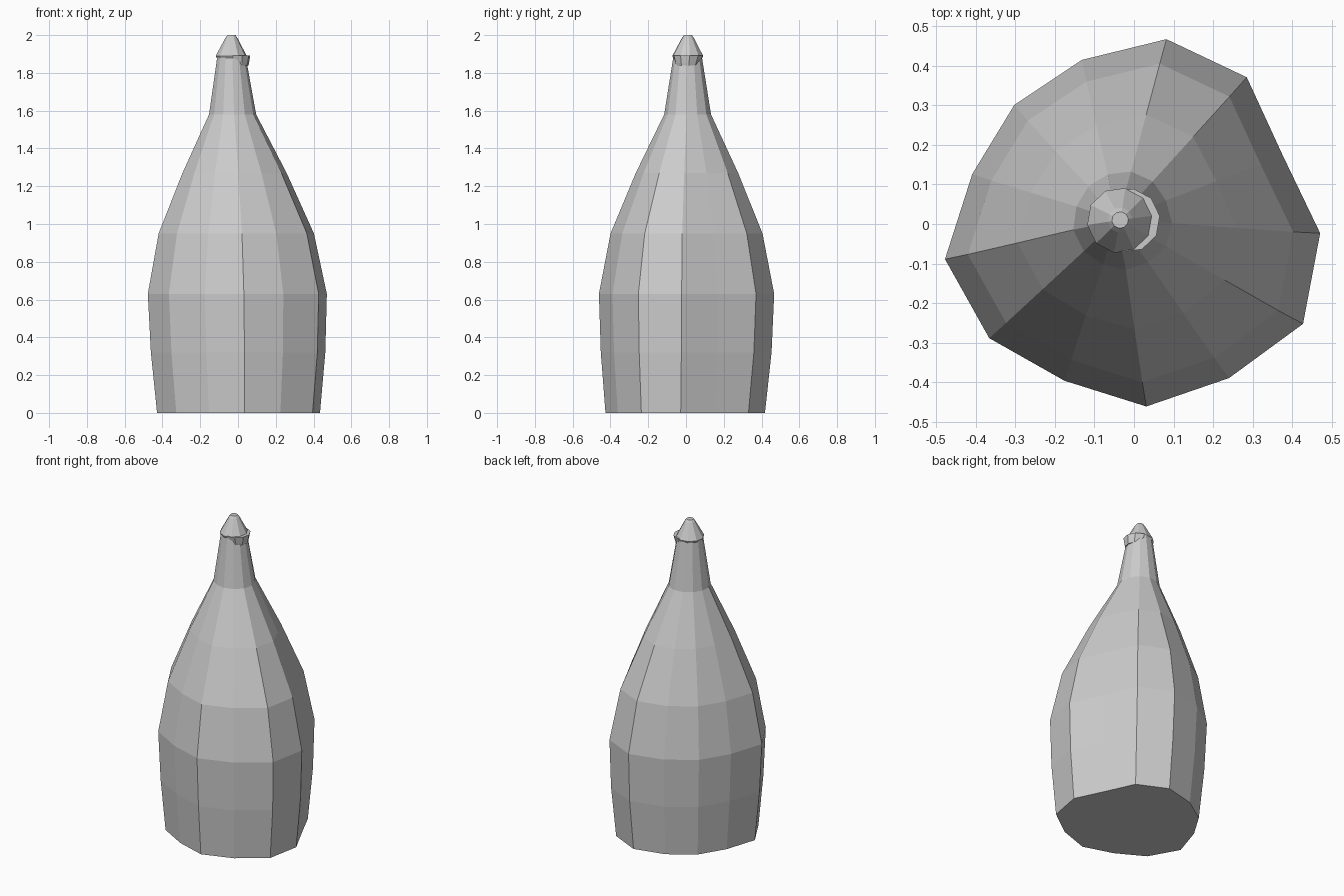
import bpy, bmesh
from math import cos, sin, pi, radians

if "Cube" in bpy.data.objects:
    bpy.data.objects.remove(bpy.data.objects["Cube"])

N = 13
START, STEP = radians(80), 2 * pi / N


def loft(name, rings, outline=None, sides=N):
    """Stack rings (z, cx, cy, radius, irregularity) into a closed faceted shell."""
    bm = bmesh.new()
    loops = []
    for z, cx, cy, r, k in rings:
        loop = []
        for i in range(sides):
            a = START - i * 2 * pi / sides
            m = 1.0
            if outline:
                m += (outline[i] / 0.467 - 1) * k
            loop.append(bm.verts.new((cx + r * m * cos(a), cy + r * m * sin(a), z)))
        loops.append(loop)
    for lo, hi in zip(loops, loops[1:]):
        for i in range(sides):
            j = (i + 1) % sides
            bm.faces.new((lo[i], lo[j], hi[j], hi[i]))
    bm.faces.new(loops[0])
    bm.faces.new(loops[-1])
    bmesh.ops.recalc_face_normals(bm, faces=bm.faces[:])
    me = bpy.data.meshes.new(name)
    bm.to_mesh(me)
    bm.free()
    ob = bpy.data.objects.new(name, me)
    bpy.context.collection.objects.link(ob)
    return ob


# Hand-cut, uneven 13-sided body tapering into an off-centre neck
wobble = [0.472, 0.466, 0.413, 0.471, 0.497, 0.459, 0.464,
          0.435, 0.467, 0.486, 0.427, 0.425, 0.433]
loft("bottle_body", [
    (0.00, 0.006, -0.005, 0.425, 1.0),
    (0.32, 0.004, 0.000, 0.455, 1.0),
    (0.63, 0.000, 0.002, 0.467, 1.0),
    (0.95, -0.006, 0.002, 0.405, 1.0),
    (1.27, -0.017, 0.005, 0.273, 0.8),
    (1.58, -0.029, 0.009, 0.125, 0.3),
    (1.88, -0.035, 0.009, 0.077, 0.0),
], wobble)

# Lip collar, shifted to the right so it only shows on one side
loft("lip_collar", [
    (1.838, -0.006, 0.006, 0.062, 0),
    (1.852, -0.008, 0.006, 0.067, 0),
    (1.893, -0.015, 0.009, 0.081, 0),
], sides=10)

# Pointed stopper
loft("stopper", [
    (1.878, -0.035, 0.009, 0.078, 0),
    (1.890, -0.036, 0.009, 0.083, 0),
    (1.985, -0.035, 0.010, 0.032, 0),
    (2.000, -0.035, 0.010, 0.021, 0),
], sides=10)
